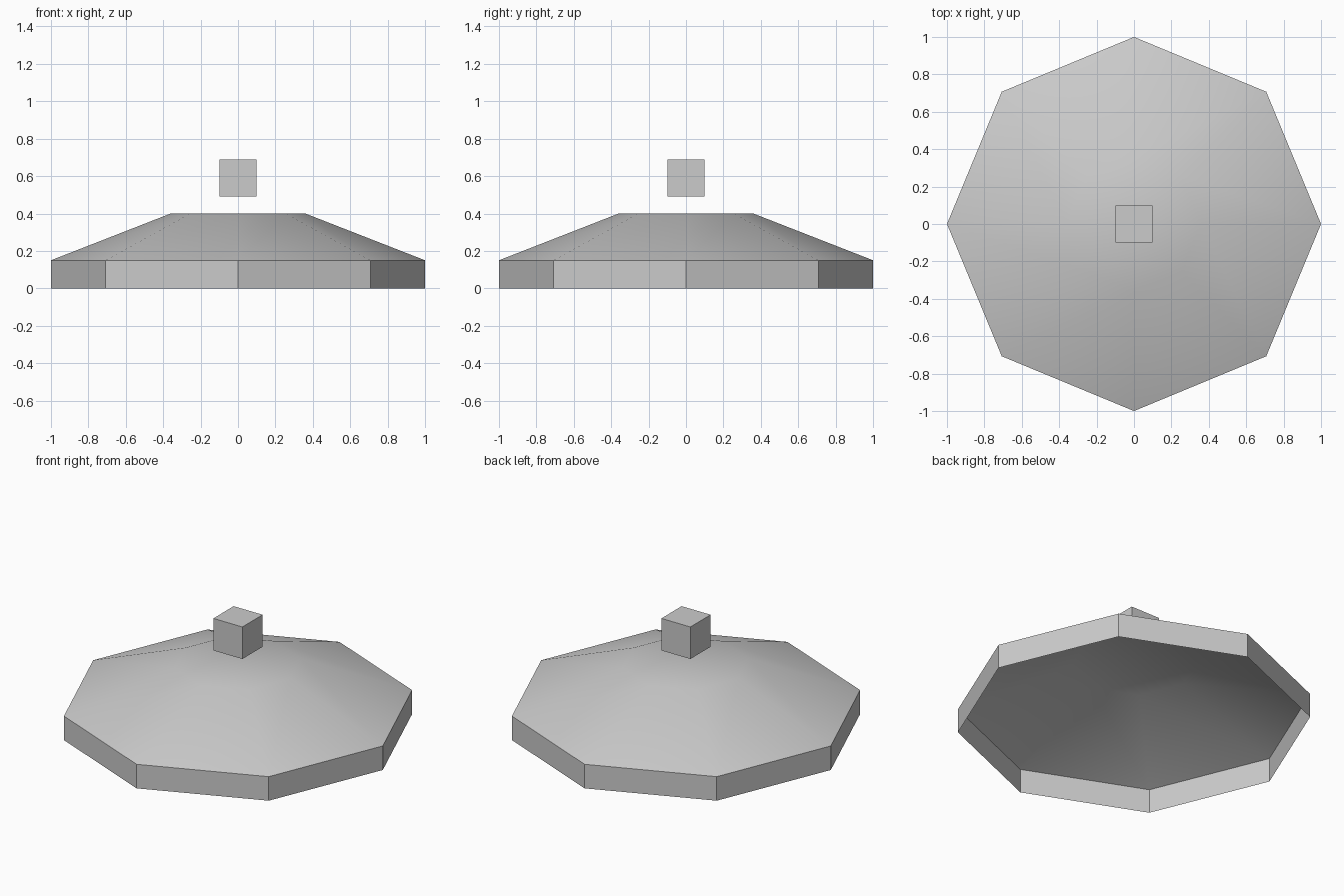
import bpy, bmesh, math

cube = bpy.data.objects.get("Cube")
if cube:
    bpy.data.objects.remove(cube, do_unlink=True)

# Single plain grey
GREY = (0.6, 0.6, 0.6, 1)
grey = bpy.data.materials.new("plain_grey")
grey.use_nodes = True
grey.diffuse_color = GREY
grey.node_tree.nodes["Principled BSDF"].inputs["Base Color"].default_value = GREY

SIDES = 8


def add_object(name, bm):
    mesh = bpy.data.meshes.new(name)
    bm.to_mesh(mesh)
    bm.free()
    mesh.materials.append(grey)
    obj = bpy.data.objects.new(name, mesh)
    bpy.context.collection.objects.link(obj)
    return obj


# Octagonal roof: open-bottomed shell from (radius, height) rings, capped on top
bm = bmesh.new()
rings = []
for radius, height in [(1, 0), (1, 0.15), (0.36, 0.4)]:
    angles = [math.tau * i / SIDES for i in range(SIDES)]
    rings.append([bm.verts.new((radius * math.cos(a), radius * math.sin(a), height))
                  for a in angles])
for low, high in zip(rings, rings[1:]):
    for i in range(SIDES):
        j = (i + 1) % SIDES
        bm.faces.new((low[i], low[j], high[j], high[i]))
bm.faces.new(rings[-1])
roof = add_object("roof_shell", bm)

# Soft slopes and cap, crisp rim
bpy.ops.object.select_all(action="DESELECT")
roof.select_set(True)
bpy.context.view_layer.objects.active = roof
bpy.ops.object.shade_smooth_by_angle(angle=math.radians(30))

# Small block floating above the cap
bm = bmesh.new()
bmesh.ops.create_cube(bm, size=0.2)
block = add_object("top_block", bm)
block.location.z = 0.59
